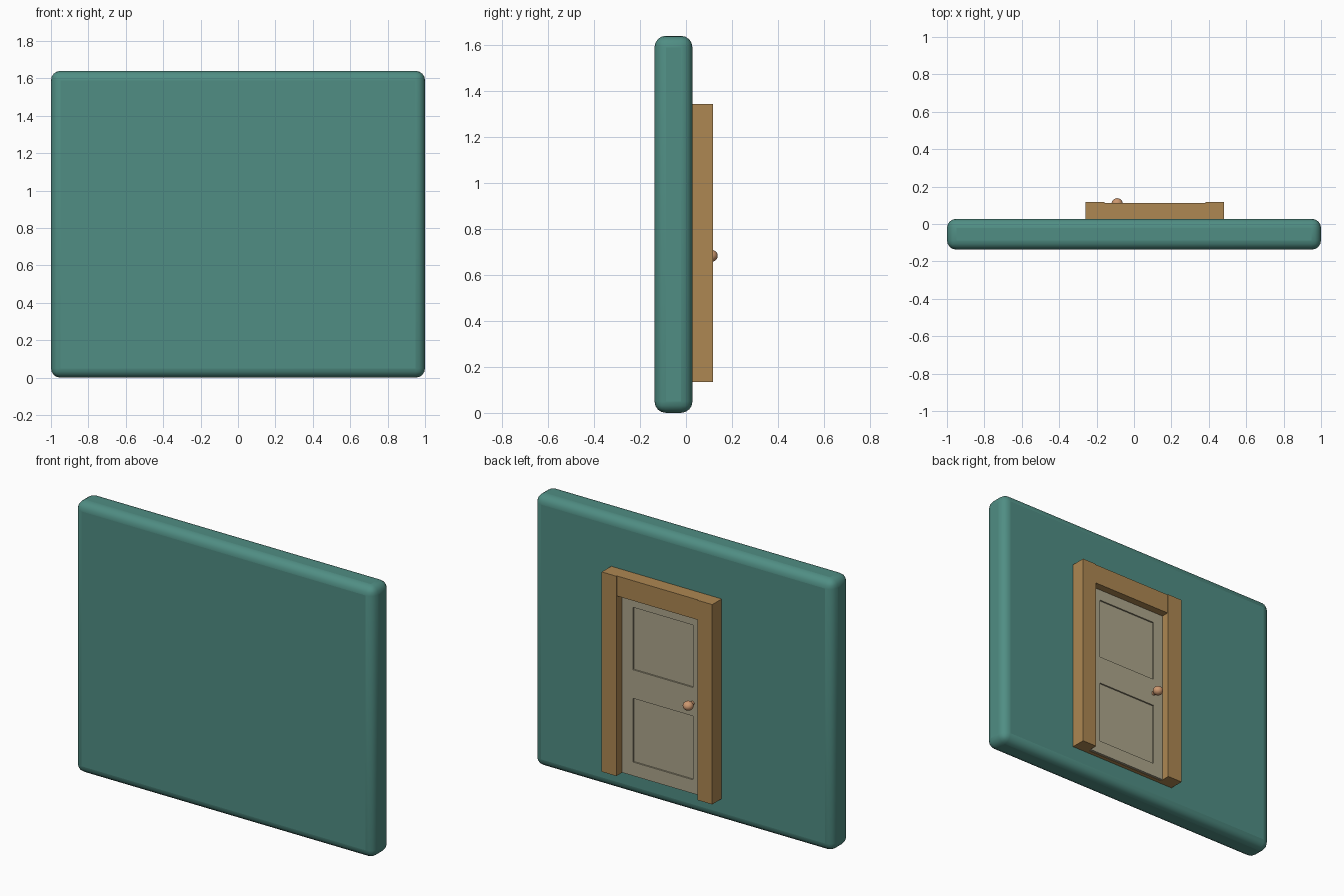
import bpy, math

if "Cube" in bpy.data.objects:
    bpy.data.objects.remove(bpy.data.objects["Cube"])


def material(name, rgb):
    m = bpy.data.materials.new(name)
    m.diffuse_color = (*rgb, 1)
    m.use_nodes = True
    m.node_tree.nodes["Principled BSDF"].inputs["Base Color"].default_value = m.diffuse_color
    return m


teal = material("teal_wall", (0.08, 0.27, 0.23))
wood = material("wood", (0.42, 0.245, 0.085))
cream = material("cream_door", (0.42, 0.38, 0.26))
copper = material("copper", (0.60, 0.31, 0.16))


def box(name, x, y, z, mat=None):
    """Box from (min, max) ranges on each axis."""
    mid = [(a + b) / 2 for a, b in (x, y, z)]
    bpy.ops.mesh.primitive_cube_add(size=1, location=mid)
    ob = bpy.context.object
    ob.name = name
    ob.scale = [b - a for a, b in (x, y, z)]
    bpy.ops.object.transform_apply(location=False, rotation=False, scale=True)
    if mat:
        ob.data.materials.append(mat)
    return ob


# Wall slab with soft rounded edges
wall = box("wall", (-1, 1), (-0.137, 0.028), (0, 1.64), teal)
bevel = wall.modifiers.new("round", "BEVEL")
bevel.width = 0.05
bevel.segments = 4
bpy.ops.object.shade_smooth_by_angle(angle=math.radians(40))

# Door frame: two posts, a slightly shallower lintel and a backing board
DOOR_X = (-0.158, 0.383)
BOTTOM, TOP, LINTEL = 0.135, 1.343, 1.222
for name, x in (("left_post", (-0.258, DOOR_X[0])), ("right_post", (DOOR_X[1], 0.481))):
    box(name, x, (0.0, 0.118), (BOTTOM, TOP), wood)
box("lintel", DOOR_X, (0.0, 0.113), (LINTEL, TOP), wood)
box("backing_board", DOOR_X, (0.0, 0.052), (BOTTOM, LINTEL), wood)

# Door leaf with two recessed panels
door = box("door", DOOR_X, (0.045, 0.066), (BOTTOM + 0.002, LINTEL), cream)
for name, z in (("lower_panel_cutter", (0.22, 0.605)), ("upper_panel_cutter", (0.778, 1.155))):
    cutter = box(name, (-0.092, 0.309), (0.057, 0.09), z)
    cutter.hide_render = True
    cutter.hide_viewport = True
    cut = door.modifiers.new(name, "BOOLEAN")
    cut.operation = "DIFFERENCE"
    cut.solver = "EXACT"
    cut.object = cutter

# Knob on a short stem
bpy.ops.mesh.primitive_cylinder_add(vertices=16, radius=0.012, depth=0.05,
                                    location=(-0.09, 0.082, 0.683),
                                    rotation=(math.pi / 2, 0, 0))
stem = bpy.context.object
stem.name = "knob_stem"
stem.data.materials.append(copper)
bpy.ops.object.shade_smooth_by_angle()

bpy.ops.mesh.primitive_uv_sphere_add(segments=24, ring_count=12, radius=1,
                                     location=(-0.09, 0.108, 0.683))
knob = bpy.context.object
knob.name = "knob"
knob.scale = (0.03, 0.03, 0.027)
knob.data.materials.append(copper)
bpy.ops.object.shade_smooth_by_angle()
